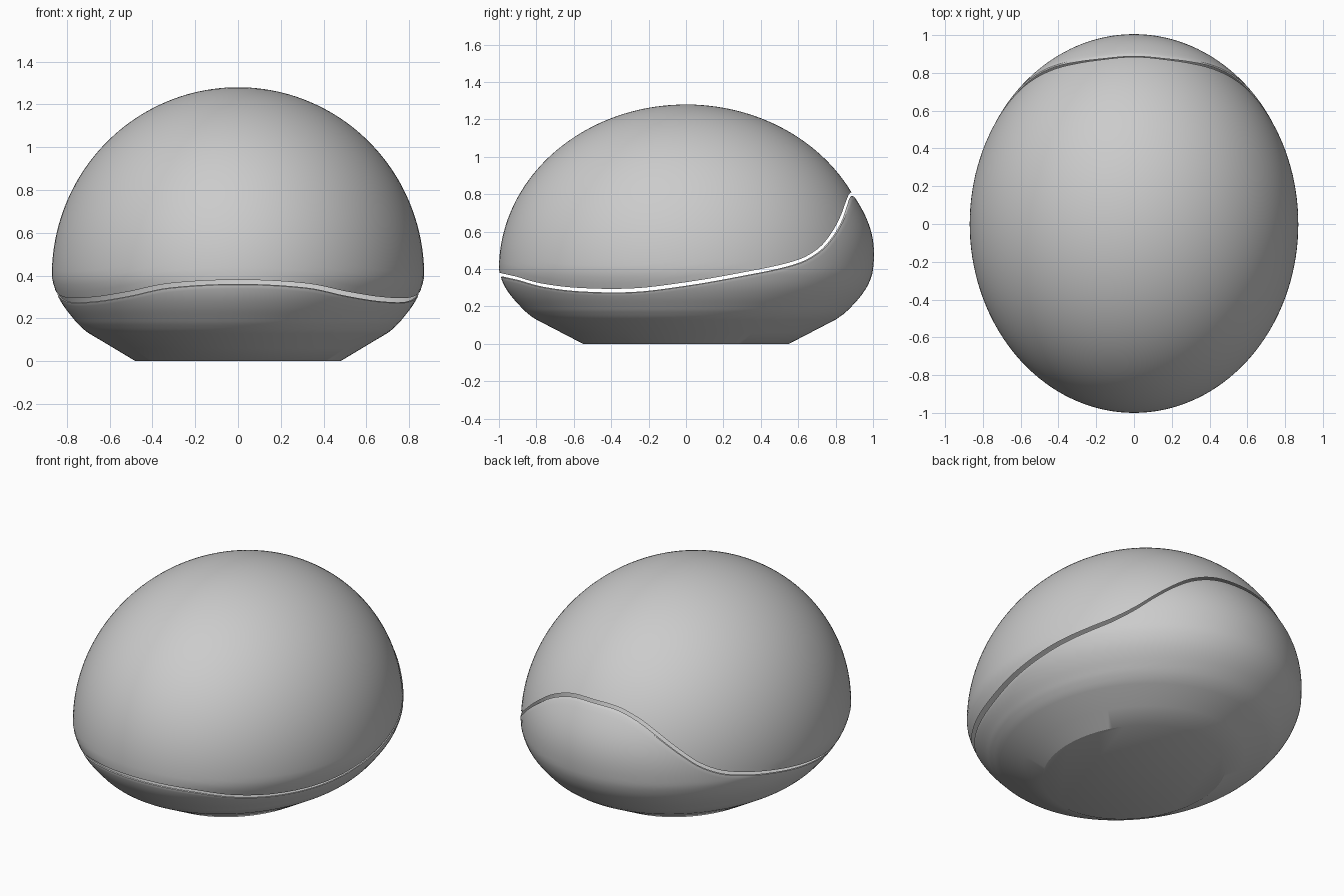
import bpy, bmesh
from math import sin, cos, asin, pi, radians, degrees

if "Cube" in bpy.data.objects:
    bpy.data.objects.remove(bpy.data.objects["Cube"])

SEG = 144
RX, RY, RZ, MID = 0.87, 1.0, 0.88, 0.40

# seam height by angle (-90 = front, 90 = back), and underside profile (z -> radius)
SEAM = [(-90, .37), (-68, .353), (-53, .315), (-37, .29), (-17, .287), (0, .32), (17, .37),
        (37, .44), (46, .505), (53, .585), (60, .665), (68, .74), (78, .79), (90, .80)]
UNDER = [(0, .55), (.13, .80), (.17, .855), (.2, .885), (.25, .93), (.3, .965), (.35, .988), (.4, 1.0)]


def interp(pts, x, smooth=True):
    """Cubic Hermite interpolation through the given points."""
    n = len(pts)
    i = max(k for k in range(n - 1) if k == 0 or pts[k][0] <= x)
    (x0, y0), (x1, y1) = pts[i], pts[i + 1]
    h = x1 - x0
    t = (x - x0) / h

    def slope(k):
        if k == 0 or k == n - 1:
            return 0
        return (pts[k + 1][1] - pts[k - 1][1]) / (pts[k + 1][0] - pts[k - 1][0])
    if not smooth:
        return y0 + (y1 - y0) * t
    return (y0 * (1 + 2 * t) * (1 - t) ** 2 + slope(i) * h * t * (1 - t) ** 2
            + y1 * t * t * (3 - 2 * t) + slope(i + 1) * h * t * t * (t - 1))


def seam(a):
    return interp(SEAM, degrees(asin(max(-1, min(1, sin(a))))))


def radius(z):
    if z < MID:
        return interp(UNDER, z, z > .13)
    return cos(asin(min(1, (z - MID) / RZ)))


def skin(name, rows, cap_point=None):
    """Join rings of points into one surface; close the first ring, or the last at a point."""
    bm = bmesh.new()
    rings = [[bm.verts.new(p) for p in row] for row in rows]
    for r0, r1 in zip(rings, rings[1:]):
        for i in range(SEG):
            j = (i + 1) % SEG
            bm.faces.new((r0[i], r0[j], r1[j], r1[i]))
    if cap_point:
        top = bm.verts.new(cap_point)
        for i in range(SEG):
            bm.faces.new((rings[-1][i], rings[-1][(i + 1) % SEG], top))
    else:
        bm.faces.new(rings[0][::-1])
    me = bpy.data.meshes.new(name)
    bm.to_mesh(me)
    bm.free()
    ob = bpy.data.objects.new(name, me)
    bpy.context.collection.objects.link(ob)
    bpy.context.view_layer.objects.active = ob
    ob.select_set(True)
    bpy.ops.object.shade_smooth_by_angle(angle=radians(30))
    ob.select_set(False)


angles = [2 * pi * i / SEG for i in range(SEG)]


def point(a, r, z):
    return (RX * r * cos(a), RY * r * sin(a), z)


# upper dome shell, from the seam to the apex
rows = []
N = 48
for k in range(N):
    row = []
    for a in angles:
        d = (seam(a) + .01 - MID) / RZ
        u0 = asin(d) if d > 0 else d
        u = u0 + (pi / 2 - u0) * k / N
        z = MID + RZ * (sin(u) if u > 0 else u)
        row.append(point(a, radius(z), z))
    rows.append(row)
skin("dome_shell", rows, (0, 0, MID + RZ))


# lower tray shell, flat bottom up to the seam, slightly fuller at the back
def tray_radius(a, z):
    r = radius(z)
    if MID < z < .8:
        r += .016 * max(0, sin(a)) * sin(pi * (z - MID) / .4)
    return r


rows = []
levels = [0, .06, .13]
for z in levels:
    rows.append([point(a, tray_radius(a, z), z) for a in angles])
M = 24
for k in range(1, M + 1):
    row = []
    for a in angles:
        z = .13 + (seam(a) - .022 - .13) * k / M
        row.append(point(a, tray_radius(a, z), z))
    rows.append(row)
# softened rim
for drop, inset in ((.013, .002), (.009, .009)):
    rows.append([point(a, tray_radius(a, seam(a) - drop) - inset, seam(a) - drop) for a in angles])
skin("base_tray", rows)
